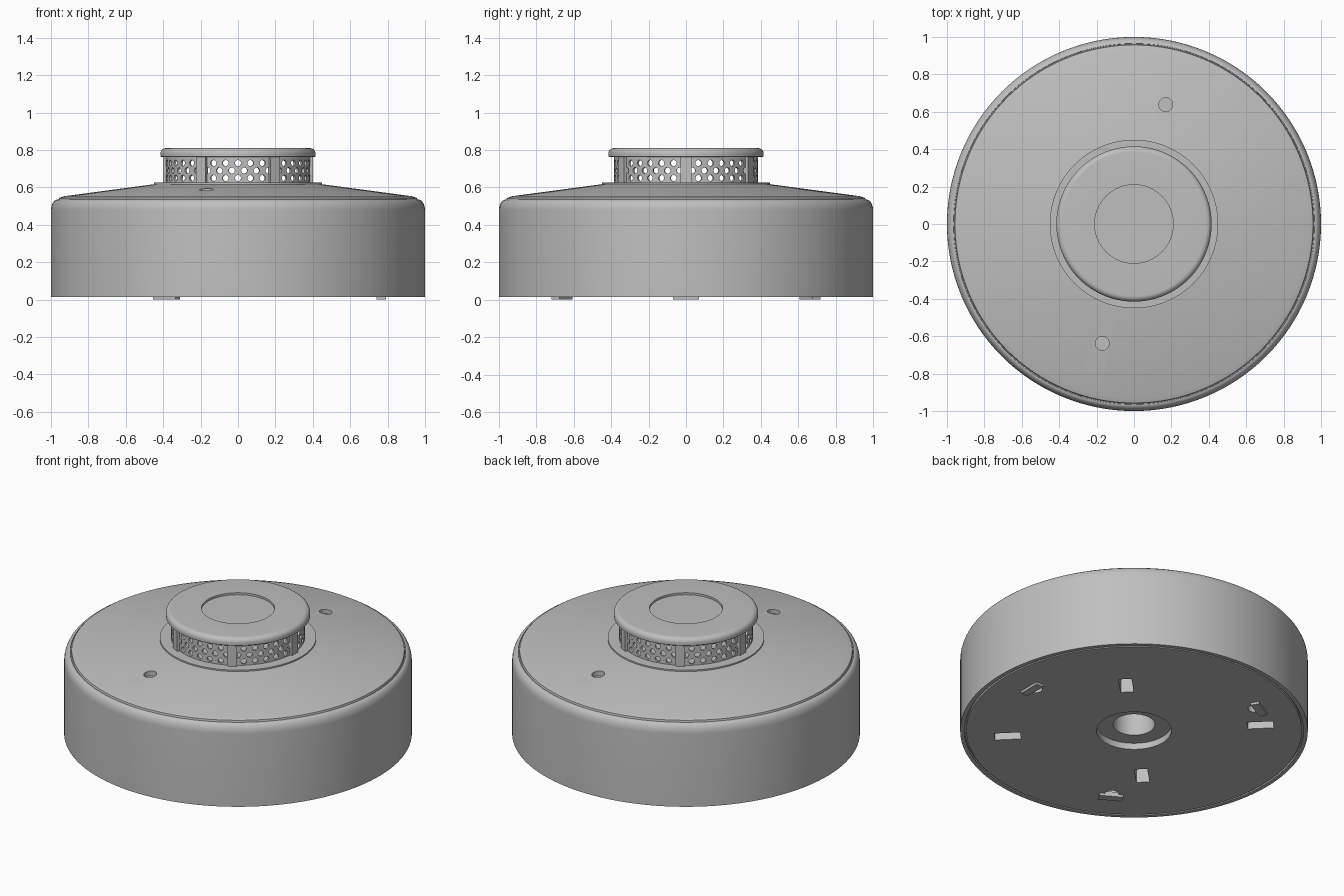
import bpy, bmesh
from math import sin, cos, pi, radians
from mathutils import Matrix, Vector

if "Cube" in bpy.data.objects:
    bpy.data.objects.remove(bpy.data.objects["Cube"])

grey = bpy.data.materials.new("light grey plastic")
grey.use_nodes = True
colour = (0.52, 0.52, 0.52, 1)
grey.diffuse_color = colour
grey.node_tree.nodes["Principled BSDF"].inputs["Base Color"].default_value = colour


def make(name, bm):
    """Turn a bmesh into an object with the shared material."""
    mesh = bpy.data.meshes.new(name)
    bmesh.ops.recalc_face_normals(bm, faces=bm.faces)
    bm.to_mesh(mesh)
    bm.free()
    mesh.materials.append(grey)
    obj = bpy.data.objects.new(name, mesh)
    bpy.context.collection.objects.link(obj)
    return obj


def bake(obj):
    """Replace the mesh by its modified version."""
    deps = bpy.context.evaluated_depsgraph_get()
    mesh = bpy.data.meshes.new_from_object(obj.evaluated_get(deps))
    obj.modifiers.clear()
    obj.data = mesh


def smooth(obj):
    bpy.ops.object.select_all(action="DESELECT")
    obj.select_set(True)
    bpy.context.view_layer.objects.active = obj
    bpy.ops.object.shade_smooth_by_angle(angle=radians(30))


def lathe(name, profile, steps=128):
    """Spin a profile of (radius, height) pairs about the z axis."""
    bm = bmesh.new()
    verts = [bm.verts.new((r, 0, z)) for r, z in profile]
    edges = [bm.edges.new(pair) for pair in zip(verts, verts[1:])]
    bmesh.ops.spin(bm, geom=verts + edges, axis=(0, 0, 1), cent=(0, 0, 0),
                   angle=2 * pi, steps=steps, use_merge=True)
    bmesh.ops.remove_doubles(bm, verts=bm.verts, dist=1e-5)
    return make(name, bm)


def arc(r, z, rx, rz, n=8):
    """Quarter round from the side up to the top."""
    return [(r + rx * cos(i * pi / 2 / n), z + rz * sin(i * pi / 2 / n))
            for i in range(n + 1)]


def polar(radius, degrees, z):
    a = radians(degrees)
    return Matrix.Translation((radius * cos(a), radius * sin(a), z)) @ Matrix.Rotation(a, 4, "Z")


def add_box(bm, matrix, size):
    bmesh.ops.create_cube(bm, size=1, matrix=matrix @ Matrix.Diagonal((*size, 1)))


def add_rod(bm, matrix, radius, depth):
    bmesh.ops.create_cone(bm, cap_ends=True, segments=32, radius1=radius,
                          radius2=radius, depth=depth, matrix=matrix)


# Housing: recessed socket below, straight wall, rounded shoulder, sloping top
under = [(0, 0.3), (0.12, 0.3), (0.12, 0.055), (0.215, 0.055), (0.215, 0.015),
         (0.965, 0.015), (0.965, 0.03), (0.975, 0.03), (0.975, 0.015), (1, 0.015)]
slope = [(0.964, 0.53), (0.96, 0.53), (0.957, 0.544), (0.93, 0.553),
         (0.45, 0.617), (0.45, 0.626), (0, 0.626)]
housing = lathe("housing", under + arc(0.965, 0.475, 0.035, 0.06) + slope)

# Cutter: two indicator holes, four mounting slots, three clip notches
bm = bmesh.new()
for side in (1, -1):
    add_rod(bm, Matrix.Translation((0.17 * side, 0.638 * side, 0.61)), 0.037, 0.1)
for angle in (45, 135, 225, 315):
    radius = 0.52 if angle % 180 == 45 else 0.73
    add_box(bm, polar(radius, angle, 0.03), (0.15, 0.075, 0.16))
for angle in (0, 120, 240):
    add_rod(bm, polar(0.74, angle, 0.03), 0.04, 0.1)
cutter = make("hole_cutter", bm)
cutter.hide_render = True
cut = housing.modifiers.new("holes", "BOOLEAN")
cut.operation = "DIFFERENCE"
cut.solver = "EXACT"
cut.object = cutter
bake(housing)
bpy.data.objects.remove(cutter)
smooth(housing)

# Feet under the housing
for i, angle in enumerate((0, 120, 240)):
    bm = bmesh.new()
    add_box(bm, polar(0.765, angle, 0.015), (0.05, 0.14, 0.03))
    make(f"foot_{i + 1}", bm)

# Cap with a shallow round recess
cap = lathe("cap", [(0, 0.762), (0.41, 0.762), (0.415, 0.766)]
            + arc(0.385, 0.78, 0.03, 0.03)
            + [(0.21, 0.81), (0.21, 0.797), (0, 0.797)])
smooth(cap)

# Posts that carry the cap
for i in range(6):
    bm = bmesh.new()
    add_box(bm, polar(0.385, i * 60, 0.695), (0.03, 0.058, 0.145))
    make(f"post_{i + 1}", bm)

# Perforated screen: staggered rows of cells, each with a round hole
SCREEN_R, COLUMNS, SIDES = 0.385, 36, 16
step = 2 * pi / COLUMNS
bm = bmesh.new()


def on_screen(angle, z):
    return bm.verts.new((SCREEN_R * cos(angle), SCREEN_R * sin(angle), z))


def square_wave(k):
    """Walk round a square outline in equal steps, one coordinate at a time."""
    d = abs((k + 8) % SIDES - 8)
    return max(-1, min(1, 2 - d / 2))


for row, height in enumerate((0.65, 0.69, 0.73)):
    for column in range(COLUMNS):
        centre = (column + 0.5 * (row % 2)) * step
        inner, outer = [], []
        for k in range(SIDES):
            t = 2 * pi * k / SIDES
            inner.append(on_screen(centre + 0.0165 / SCREEN_R * cos(t), height + 0.0165 * sin(t)))
            outer.append(on_screen(centre + step / 2 * square_wave(k), height + 0.02 * square_wave(k - 4)))
        for k in range(SIDES):
            n = (k + 1) % SIDES
            bm.faces.new((inner[k], outer[k], outer[n], inner[n]))
# Plain bands above and below the holes
for low, high in ((0.62, 0.63), (0.75, 0.765)):
    for i in range(COLUMNS * 4):
        a, b = i * step / 4, (i + 1) * step / 4
        bm.faces.new((on_screen(a, low), on_screen(b, low), on_screen(b, high), on_screen(a, high)))
bmesh.ops.remove_doubles(bm, verts=bm.verts, dist=1e-4)
screen = make("screen", bm)
wall = screen.modifiers.new("thickness", "SOLIDIFY")
wall.thickness = 0.012
wall.offset = -1
bake(screen)
smooth(screen)
